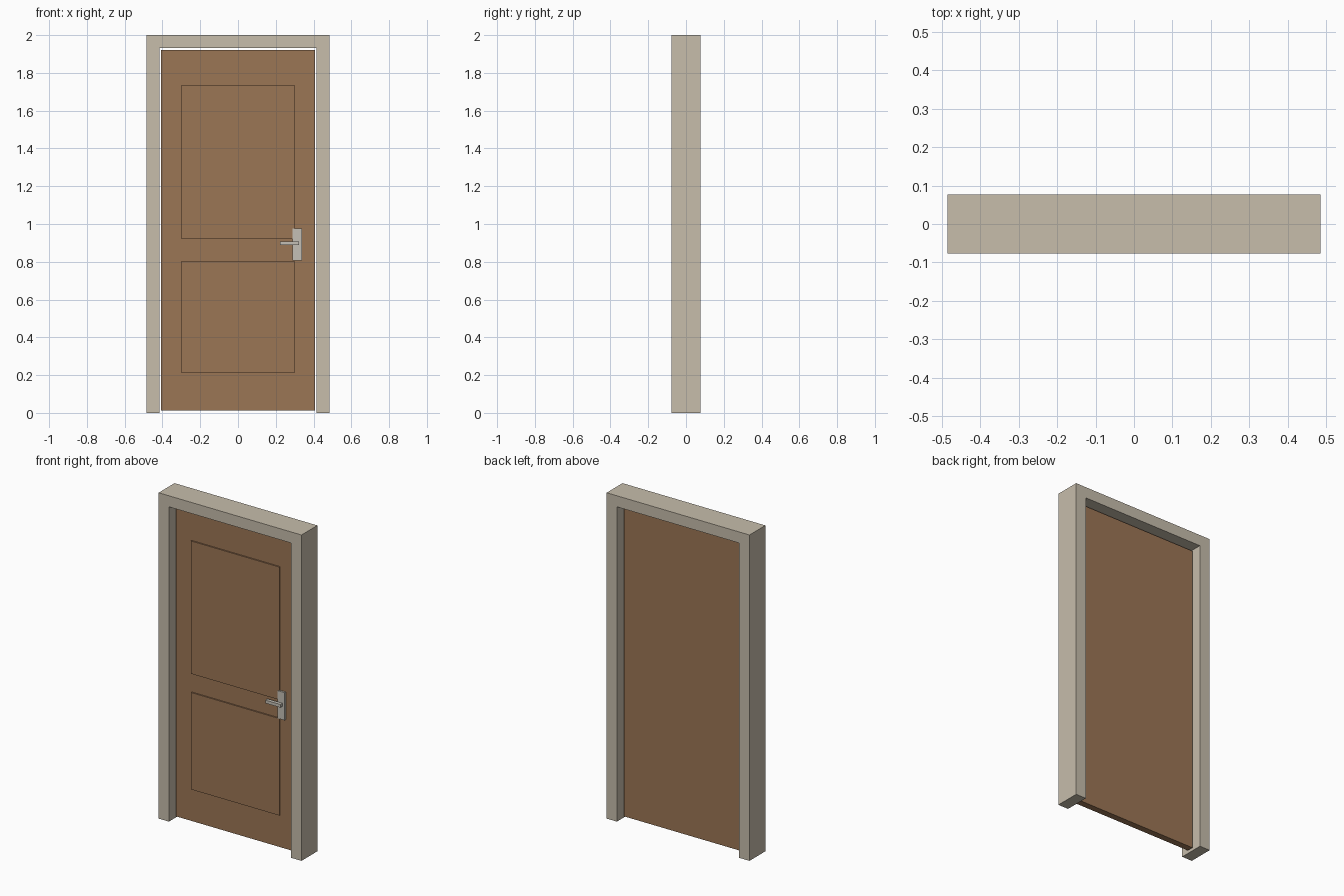
import bpy

cube = bpy.data.objects.get("Cube")
if cube:
    bpy.data.objects.remove(cube, do_unlink=True)


def material(name, rgb):
    m = bpy.data.materials.new(name)
    m.use_nodes = True
    m.diffuse_color = (*rgb, 1)
    m.node_tree.nodes["Principled BSDF"].inputs["Base Color"].default_value = (*rgb, 1)
    return m


def box(name, mat, x, y, z):
    """Box spanning the given (low, high) range on each axis."""
    spans = (x, y, z)
    bpy.ops.mesh.primitive_cube_add(size=1, location=[(a + b) / 2 for a, b in spans])
    ob = bpy.context.object
    ob.name = name
    ob.scale = [b - a for a, b in spans]
    bpy.ops.object.transform_apply(location=False, rotation=False, scale=True)
    ob.data.materials.append(mat)
    return ob


beige = material("beige frame paint", (0.57, 0.51, 0.41))
wood = material("brown wood", (0.33, 0.18, 0.09))
metal = material("satin metal", (0.56, 0.53, 0.47))

# Sizes shared between parts
half_width, opening, height, head_z = 0.485, 0.415, 2.0, 1.932
frame_y = (-0.077, 0.077)
leaf_front = -0.02

# Frame: two jambs under a full-width head
box("left_jamb", beige, (opening, half_width), frame_y, (0, head_z))
box("right_jamb", beige, (-half_width, -opening), frame_y, (0, head_z))
box("frame_head", beige, (-half_width, half_width), frame_y, (head_z, height))

# Door leaf, with a small gap all round
box("door_leaf", wood, (-0.408, 0.408), (leaf_front, 0.02), (0.013, 1.92))

# Raised panels on the front
for name, z in (("upper_panel", (0.92, 1.735)), ("lower_panel", (0.21, 0.805))):
    box(name, wood, (-0.3, 0.3), (leaf_front - 0.008, leaf_front), z)

# Handle: back plate and lever
box("handle_plate", metal, (0.289, 0.339), (leaf_front - 0.012, leaf_front), (0.806, 0.976))
box("handle_lever", metal, (0.222, 0.324), (-0.052, -0.031), (0.888, 0.907))
